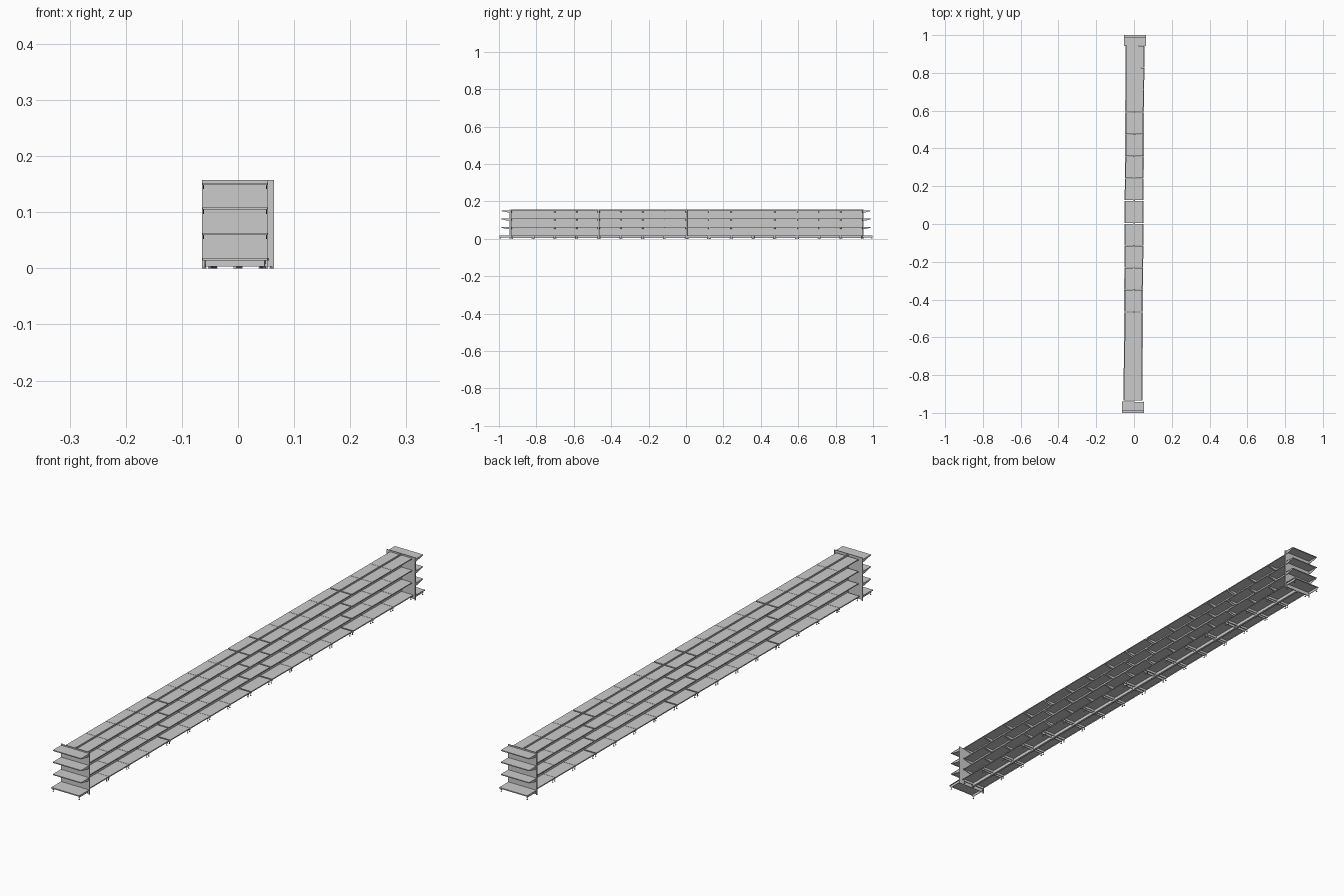
import bpy, bmesh, math
from mathutils import Matrix, Vector

if "Cube" in bpy.data.objects:
    bpy.data.objects.remove(bpy.data.objects["Cube"])

# whole run sits very slightly turned about z
TURN = Matrix.Rotation(-0.0056, 4, 'Z')
LEVELS = (0.063, 0.108, 0.152)
TOP = 0.157


def prism(bm, mat, profile, u0, u1):
    """Extrude a (depth, height) profile along the local width axis."""
    a = [bm.verts.new(mat @ Vector((u0, v, z))) for v, z in profile]
    b = [bm.verts.new(mat @ Vector((u1, v, z))) for v, z in profile]
    n = len(a)
    bm.faces.new(a)
    bm.faces.new(b[::-1])
    for i in range(n):
        j = (i + 1) % n
        bm.faces.new((a[i], b[i], b[j], a[j]))


def box(bm, mat, u0, u1, v0, v1, z0, z1):
    prism(bm, mat, [(v0, z0), (v1, z0), (v1, z1), (v0, z1)], u0, u1)


def finish(bm, name):
    bmesh.ops.recalc_face_normals(bm, faces=bm.faces)
    me = bpy.data.meshes.new(name)
    bm.to_mesh(me)
    bm.free()
    ob = bpy.data.objects.new(name, me)
    bpy.context.collection.objects.link(ob)
    return ob


def shelf(name, mat, w, d, z):
    # folded tray: deck with front lip, and a tapered bracket at each end
    bm = bmesh.new()
    h = w / 2 - 0.0006
    prism(bm, mat, [(0.001, z), (d, z), (d, z - 0.0035), (d - 0.001, z - 0.0035),
                    (d - 0.001, z - 0.0012), (0.001, z - 0.0012)], -h, h)
    for s in (-1, 1):
        u = s * (h - 0.002)
        prism(bm, mat, [(0.001, z - 0.001), (d - 0.003, z - 0.001),
                        (d - 0.003, z - 0.004), (0.012, z - 0.011), (0.001, z - 0.011)],
              u - 0.0008, u + 0.0008)
    finish(bm, name)


def base_shelf(name, mat, w, d):
    # deck, side rails and adjustable feet
    bm = bmesh.new()
    h = w / 2 - 0.0006
    z = 0.018
    prism(bm, mat, [(0.001, z), (d, z), (d, z - 0.004), (d - 0.001, z - 0.004),
                    (d - 0.001, z - 0.0012), (0.001, z - 0.0012)], -h, h)
    for s in (-1, 1):
        u = s * (h - 0.005)
        box(bm, mat, u - 0.001, u + 0.001, 0.001, d - 0.003, 0.008, z - 0.001)
        v = d - 0.006
        for r, z0, z1 in ((0.001, 0.001, 0.009), (0.0026, 0.0, 0.0015)):
            bmesh.ops.create_cone(bm, cap_ends=True, segments=8, radius1=r, radius2=r,
                                  depth=z1 - z0,
                                  matrix=mat @ Matrix.Translation((u, v, (z0 + z1) / 2)))
    finish(bm, name)


def stack(name, mat, w, base_d, d):
    base_shelf(name + "_base_shelf", mat, w, base_d)
    for i, z in enumerate(LEVELS):
        shelf(f"{name}_shelf_{i + 1}", mat, w, d, z)


def post(name, y):
    bm = bmesh.new()
    box(bm, TURN, -0.003, 0.003, y - 0.0015, y + 0.0015, 0, TOP)
    finish(bm, name)


# main run: groups of bays with narrow gaps between them
PITCH, GAP = 0.1164, 0.004
y, bay = -0.934, 0
for g, count in enumerate((4, 4, 1, 4, 3)):
    bm = bmesh.new()
    length = count * PITCH
    box(bm, TURN, -0.0018, 0.0018, y, y + length, 0.004, TOP)
    box(bm, TURN, -0.004, 0.004, y, y + length, 0.003, 0.014)
    finish(bm, f"centre_panel_{g + 1}")
    for k in range(count + 1):
        post(f"upright_{g + 1}_{k + 1}", y + k * PITCH)
    for k in range(count):
        yc = y + (k + 0.5) * PITCH
        for side, ang in (("right", -90), ("left", 90)):
            m = TURN @ Matrix.Translation((0, yc, 0)) @ Matrix.Rotation(math.radians(ang), 4, 'Z')
            stack(f"bay_{bay + 1}_{side}", m, PITCH, 0.05, 0.0455)
        bay += 1
    y += length + GAP

# end caps facing outward at both ends
for name, ang, yc in (("front_cap", 180, -0.942), ("back_cap", 0, 0.946)):
    m = TURN @ Matrix.Translation((0, yc, 0)) @ Matrix.Rotation(math.radians(ang), 4, 'Z')
    stack(name, m, 0.117, 1.0 - abs(yc), 0.99 - abs(yc))
    bm = bmesh.new()
    box(bm, m, -0.0585, 0.0585, -0.001, 0.001, 0.003, TOP)
    for s in (-1, 1):
        box(bm, m, s * 0.0570 - 0.0015, s * 0.0570 + 0.0015, -0.003, 0.0015, 0, TOP)
    finish(bm, name + "_back_panel")
